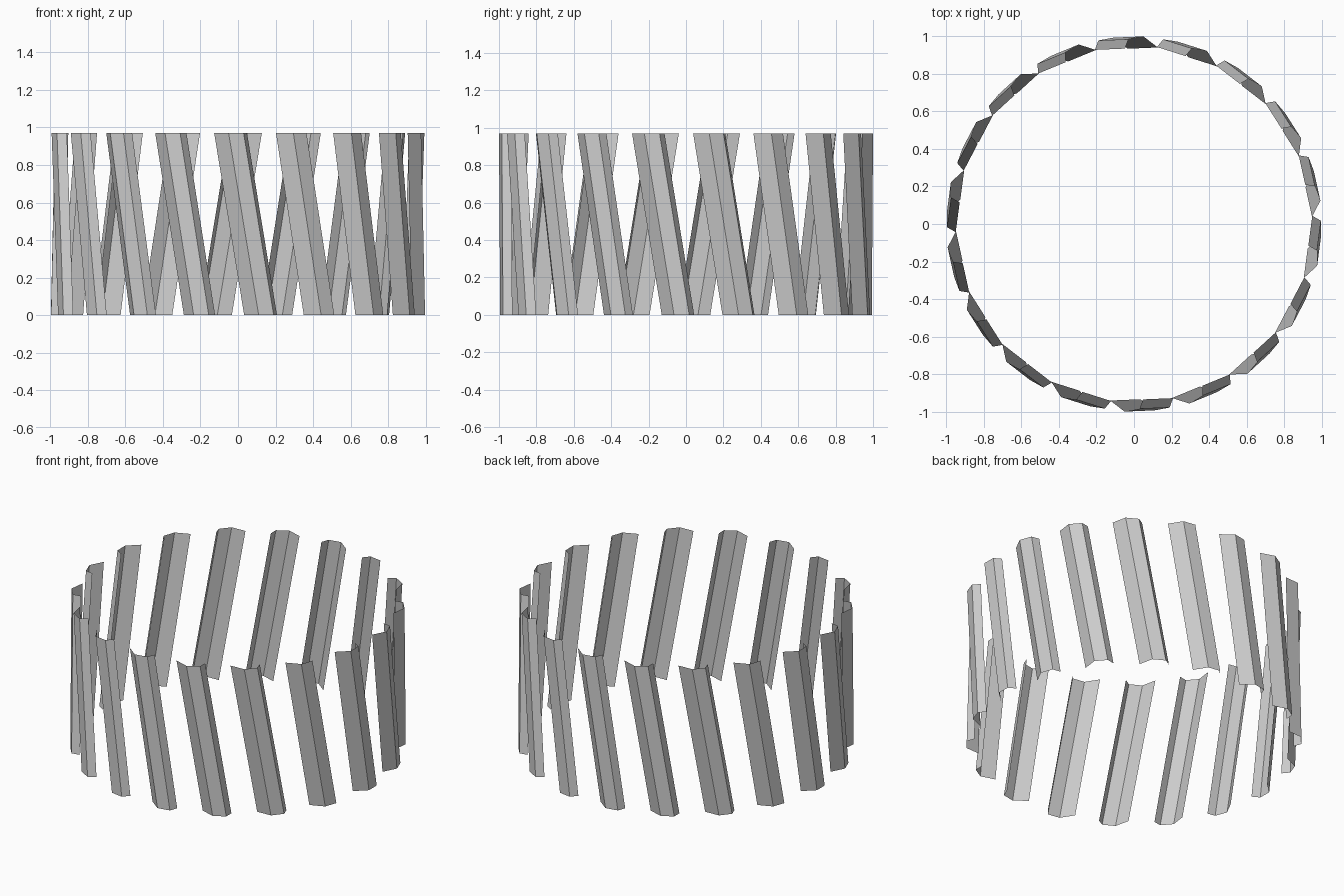
import bpy
import math
from mathutils import Matrix, Vector

if "Cube" in bpy.data.objects:
    bpy.data.objects.remove(bpy.data.objects["Cube"])

COUNT = 18
HEIGHT = 0.97

# open three-faced cross-section of one slat (top end of the slat at the back)
profile = [(0.127, 0.941), (0.05, 1.0), (-0.03, 0.985), (-0.048, 0.935)]
lean = Vector((-0.16, -0.0067, 0))   # sideways shift from top to bottom


def make_slat(name, angle):
    """One leaning folded-sheet slat, turned around the ring axis."""
    rot = Matrix.Rotation(angle, 3, 'Z')
    top = [Vector((x, y, HEIGHT)) for x, y in profile]
    bottom = [Vector((x, y, 0)) + lean for x, y in profile]
    n = len(profile)
    faces = [(i, i + 1, n + i + 1, n + i) for i in range(n - 1)]
    mesh = bpy.data.meshes.new(name)
    mesh.from_pydata([rot @ v for v in top + bottom], [], faces)
    # make the faces look outwards
    if mesh.polygons[1].normal.dot(mesh.polygons[1].center) < 0:
        mesh.flip_normals()
    obj = bpy.data.objects.new(name, mesh)
    bpy.context.collection.objects.link(obj)


# ring of slats
for k in range(COUNT):
    make_slat(f"ring_slat_{k + 1}", math.tau * k / COUNT)
